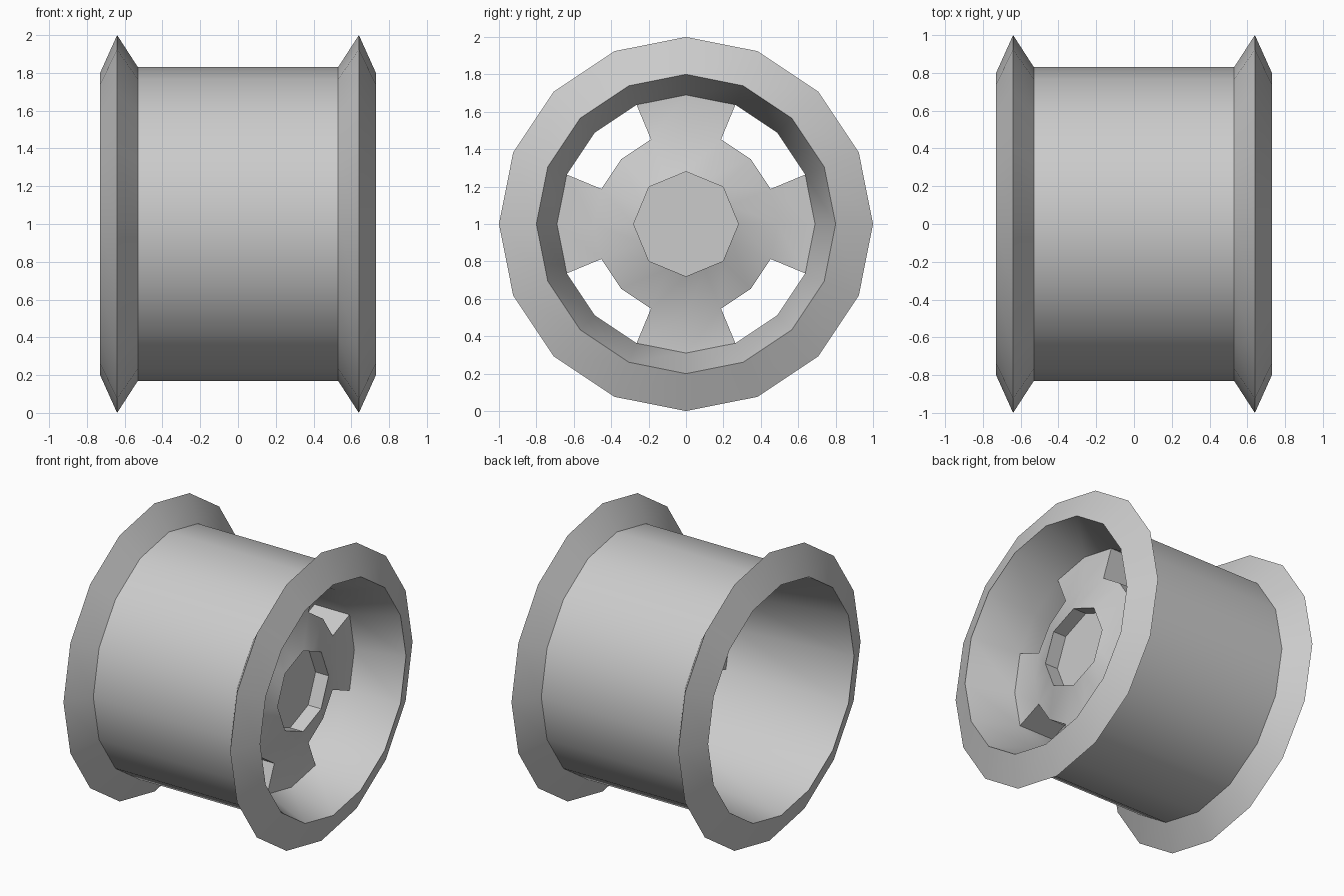
import bpy, bmesh
from math import sin, cos, pi, radians

if "Cube" in bpy.data.objects:
    bpy.data.objects.remove(bpy.data.objects["Cube"])

N = 16                      # sides of the wheel
AXLE_Z = 1.0
FRONT, BACK = 0.41, 0.14    # spoke faces along x
R_RIM, R_HUB, R_BORE = 0.69, 0.49, 0.28


def point(x, r, k, octagon=False):
    # octagon: odd points sit halfway along the sides of an 8-gon
    if octagon and k % 2:
        r *= cos(pi / 8)
    a = 2 * pi * k / N
    return (x, r * cos(a), AXLE_Z + r * sin(a))


def is_spoke(k):
    return (k + 1) % 4 < 2


def strip(bm, p, q, keep=lambda k: True):
    # ring of quads between two (x, radius[, octagon]) profile points
    for k in range(N):
        if keep(k):
            ring = [point(*p[:2], k, *p[2:]), point(*p[:2], k + 1, *p[2:]),
                    point(*q[:2], k + 1, *q[2:]), point(*q[:2], k, *q[2:])]
            if p[1] == 0:
                ring.pop(1)
            elif q[1] == 0:
                ring.pop(2)
            bm.faces.new([bm.verts.new(c) for c in ring])


def finish(bm, name):
    bmesh.ops.remove_doubles(bm, verts=bm.verts, dist=0.0005)
    mesh = bpy.data.meshes.new(name)
    bm.to_mesh(mesh)
    bm.free()
    ob = bpy.data.objects.new(name, mesh)
    bpy.context.collection.objects.link(ob)
    bpy.ops.object.select_all(action='DESELECT')
    ob.select_set(True)
    bpy.context.view_layer.objects.active = ob
    bpy.ops.object.shade_smooth_by_angle(angle=radians(30))


# Rim: barrel, two pointed flanges and the tapered inside
bm = bmesh.new()
profile = [(-0.53, 0.83), (0.53, 0.83), (0.64, 1.0), (0.73, 0.8), (FRONT, R_RIM),
           (BACK, R_RIM), (-0.73, 0.8), (-0.64, 1.0), (-0.53, 0.83)]
for p, q in zip(profile, profile[1:]):
    window_wall = p == (FRONT, R_RIM)
    strip(bm, p, q, (lambda k: not is_spoke(k)) if window_wall else (lambda k: True))
finish(bm, "rim")

# Hub with four thick spokes
bm = bmesh.new()
strip(bm, (FRONT, R_RIM), (FRONT, R_HUB), is_spoke)
strip(bm, (BACK, R_HUB), (BACK, R_RIM), is_spoke)
strip(bm, (BACK, R_HUB), (FRONT, R_HUB), lambda k: not is_spoke(k))
strip(bm, (FRONT, R_HUB), (0.50, R_BORE, True))
strip(bm, (0.50, R_BORE, True), (0.40, R_BORE, True))
strip(bm, (0.40, R_BORE, True), (0.40, 0))
strip(bm, (BACK, 0), (BACK, R_HUB))
# Spoke side walls
for k in range(1, N, 2):
    side = [point(BACK, R_HUB, k), point(FRONT, R_HUB, k),
            point(FRONT, R_RIM, k), point(BACK, R_RIM, k)]
    if k % 4 == 3:
        side.reverse()
    bm.faces.new([bm.verts.new(c) for c in side])
finish(bm, "hub_and_spokes")
